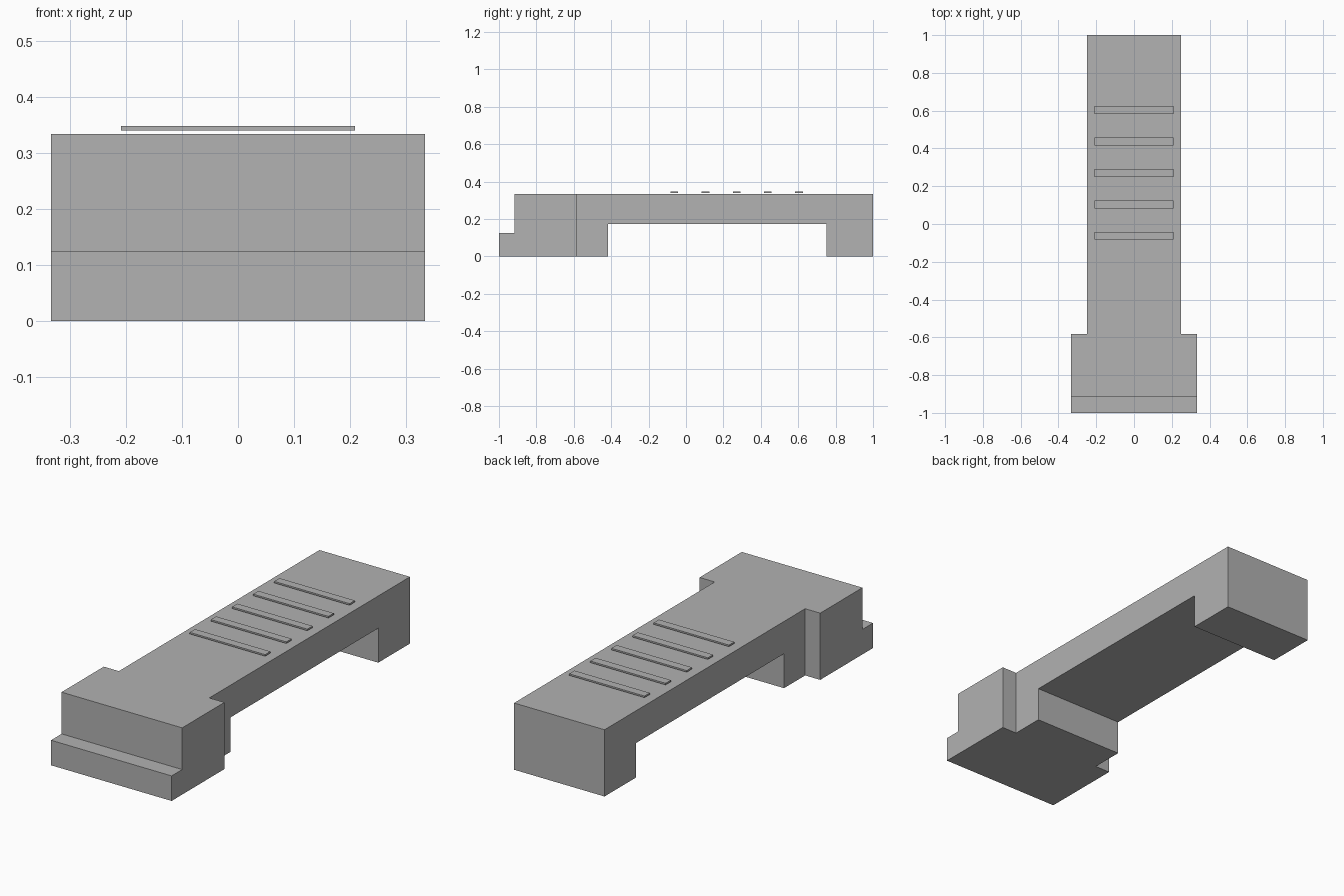
import bpy
import bmesh
from mathutils import Matrix, Vector

cube = bpy.data.objects.get("Cube")
if cube:
    bpy.data.objects.remove(cube, do_unlink=True)

U = 1 / 12  # modelling unit
HEIGHT = 4 * U

grey = bpy.data.materials.new("plain grey")
grey.use_nodes = True
grey.diffuse_color = (0.445, 0.445, 0.445, 1)
grey.node_tree.nodes["Principled BSDF"].inputs["Base Color"].default_value = grey.diffuse_color


def make_object(name, bm):
    bmesh.ops.recalc_face_normals(bm, faces=bm.faces)
    mesh = bpy.data.meshes.new(name)
    bm.to_mesh(mesh)
    bm.free()
    mesh.materials.append(grey)
    obj = bpy.data.objects.new(name, mesh)
    bpy.context.collection.objects.link(obj)
    return obj


def box(name, low, high):
    low, high = Vector(low), Vector(high)
    bm = bmesh.new()
    bmesh.ops.create_cube(bm, size=1, matrix=Matrix.Translation((low + high) / 2)
                          @ Matrix.Diagonal((*(high - low), 1)))
    return make_object(name, bm)


def cut(target, cutter):
    mod = target.modifiers.new("cut", "BOOLEAN")
    mod.operation, mod.solver, mod.object = "DIFFERENCE", "EXACT", cutter
    bpy.context.view_layer.objects.active = target
    bpy.ops.object.modifier_apply(modifier=mod.name)
    bpy.data.objects.remove(cutter, do_unlink=True)


# Body: T-shaped plan with a wide head at the front, pulled up to full height
right_side = [(4, -12), (4, -7), (3, -7), (3, 12)]
plan = right_side + [(-x, y) for x, y in reversed(right_side)]
bm = bmesh.new()
base = bm.faces.new([bm.verts.new((x * U, y * U, 0)) for x, y in plan])
top = bmesh.ops.extrude_face_region(bm, geom=[base])["geom"]
bmesh.ops.translate(bm, vec=(0, 0, HEIGHT),
                    verts=[v for v in top if isinstance(v, bmesh.types.BMVert)])
body = make_object("body", bm)

# Front step and the open recess between the two feet
cut(body, box("step_cutter", (-1, -2, 1.5 * U), (1, -11 * U, 1)))
cut(body, box("recess_cutter", (-1, -5 * U, -1), (1, 9 * U, 0.172)))

# Thin grip ribs hovering just above the top
for i in range(5):
    y = (2 * i - 1) * U
    box(f"grip_rib_{i + 1}", (-2.5 * U, y, HEIGHT + 0.006),
        (2.5 * U, y + U / 2, HEIGHT + 0.014))
